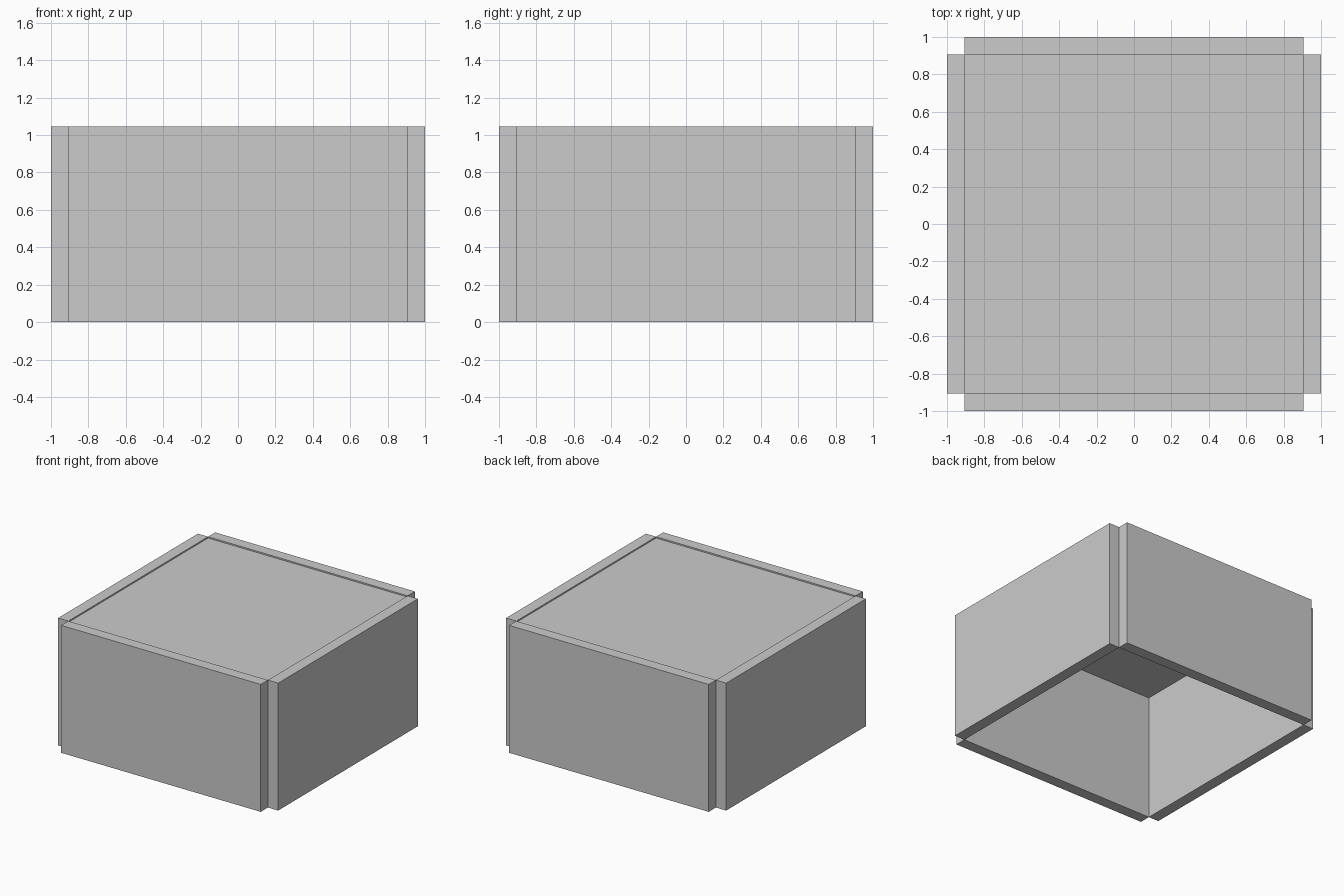
import bpy
import bmesh
from math import pi
from mathutils import Matrix

if "Cube" in bpy.data.objects:
    bpy.data.objects.remove(bpy.data.objects["Cube"], do_unlink=True)

HEIGHT = 1.047
OUTER = 1.0       # outer face of each wall
INNER = 0.907     # inner face of each wall, also half its length
PANEL_Z = 1.036   # top sheet sits just below the wall rims

grey = bpy.data.materials.new("light grey")
grey.use_nodes = True
colour = (0.6, 0.6, 0.6, 1)
grey.diffuse_color = colour
grey.node_tree.nodes["Principled BSDF"].inputs["Base Color"].default_value = colour


def add_object(name, bm):
    mesh = bpy.data.meshes.new(name)
    bm.to_mesh(mesh)
    bm.free()
    mesh.materials.append(grey)
    obj = bpy.data.objects.new(name, mesh)
    bpy.context.collection.objects.link(obj)
    return obj


# Four equal walls, meeting only at their inner corners
for i, side in enumerate(("front", "left", "back", "right")):
    bm = bmesh.new()
    bmesh.ops.create_cube(bm, size=1)
    bmesh.ops.scale(bm, verts=bm.verts, vec=(2 * INNER, OUTER - INNER, HEIGHT))
    bmesh.ops.translate(bm, verts=bm.verts, vec=(0, -(OUTER + INNER) / 2, HEIGHT / 2))
    bmesh.ops.rotate(bm, verts=bm.verts, matrix=Matrix.Rotation(i * pi / 2, 3, "Z"))
    add_object(side + "_wall", bm)

# Thin top sheet between the walls; the underside stays open
bm = bmesh.new()
bmesh.ops.create_grid(bm, x_segments=1, y_segments=1, size=INNER)
bmesh.ops.translate(bm, verts=bm.verts, vec=(0, 0, PANEL_Z))
add_object("top_panel", bm)
